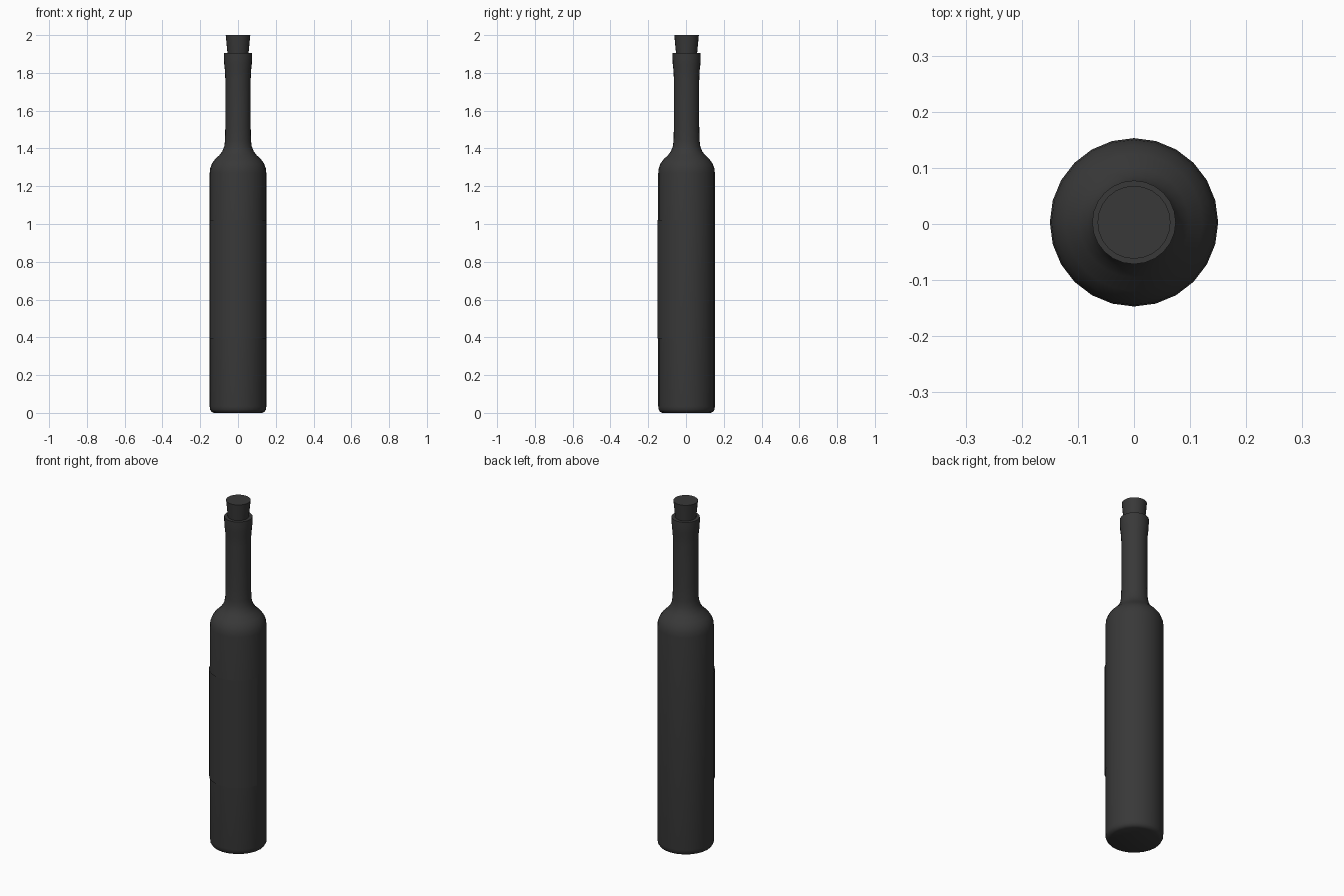
import bpy, bmesh, math
from math import radians

if "Cube" in bpy.data.objects:
    bpy.data.objects.remove(bpy.data.objects["Cube"])

CY = 0.003  # the label makes the front thicker, so the axis sits slightly back

dark = bpy.data.materials.new("dark_glass")
dark.diffuse_color = (0.04, 0.04, 0.04, 1)
dark.use_nodes = True
dark.node_tree.nodes["Principled BSDF"].inputs["Base Color"].default_value = dark.diffuse_color


def lathe(name, profile, sides, start=0.0, sweep=360.0, caps=(False, False)):
    """Revolve (radius, z) points about the vertical axis."""
    bm = bmesh.new()
    full = sweep >= 360
    n = sides if full else sides + 1
    rings = []
    for r, z in profile:
        angles = [radians(start + sweep * i / sides) for i in range(n)]
        rings.append([bm.verts.new((r * math.cos(a), CY + r * math.sin(a), z)) for a in angles])
    for low, high in zip(rings, rings[1:]):
        for i in range(sides):
            j = (i + 1) % n
            bm.faces.new((low[i], low[j], high[j], high[i]))
    if caps[0]:
        bm.faces.new(rings[0][::-1])
    if caps[1]:
        bm.faces.new(rings[-1])
    mesh = bpy.data.meshes.new(name)
    bm.to_mesh(mesh)
    bm.free()
    obj = bpy.data.objects.new(name, mesh)
    bpy.context.collection.objects.link(obj)
    mesh.materials.append(dark)
    bpy.ops.object.select_all(action='DESELECT')
    obj.select_set(True)
    bpy.context.view_layer.objects.active = obj
    bpy.ops.object.shade_smooth_by_angle(angle=radians(40))
    return obj


# Bottle: rounded base, straight body, shoulder, neck and lip
lathe("bottle", [
    (0.128, 0.0), (0.141, 0.006), (0.148, 0.018), (0.15, 0.035),
    (0.15, 1.27), (0.147, 1.295), (0.138, 1.32), (0.122, 1.342),
    (0.098, 1.365), (0.083, 1.385), (0.073, 1.41), (0.069, 1.44),
    (0.067, 1.52), (0.067, 1.76), (0.069, 1.81), (0.073, 1.845),
    (0.0745, 1.875), (0.0745, 1.905), (0.056, 1.905), (0.054, 1.86),
], 24, caps=(True, False))

# Tapered cork, partly inside the neck
lathe("cork", [(0.052, 1.86), (0.056, 1.905), (0.065, 2.0)], 24, caps=(True, True))

# Label: thin curved sheet wrapped around the front
lathe("label", [(0.1545, 0.395), (0.1545, 1.02)], 10, start=195, sweep=150)
